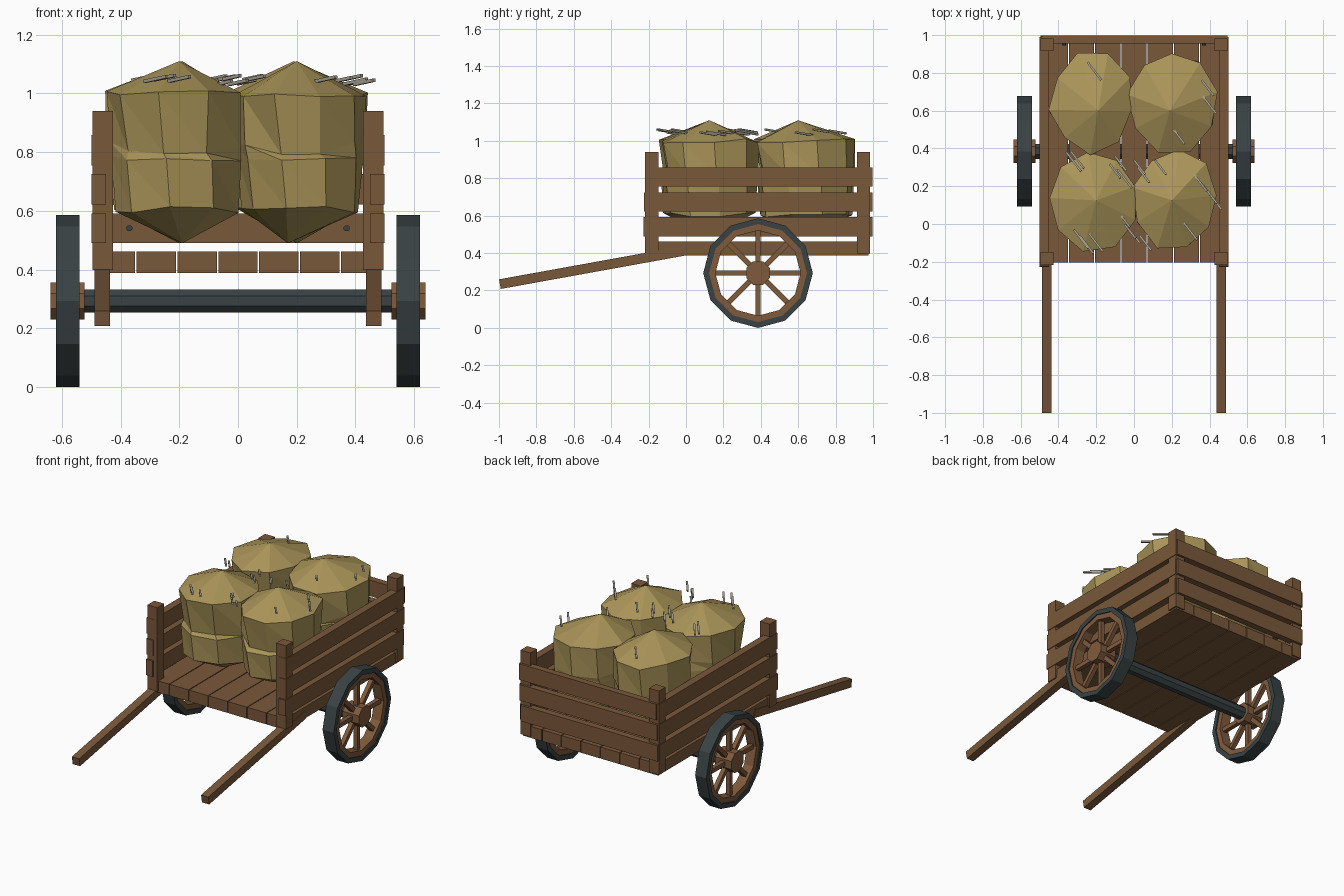
import bpy, bmesh, math, random
from mathutils import Vector, Matrix

if "Cube" in bpy.data.objects:
    bpy.data.objects.remove(bpy.data.objects["Cube"])

random.seed(4)


def material(name, rgb):
    m = bpy.data.materials.new(name)
    m.diffuse_color = (*rgb, 1)
    m.use_nodes = True
    m.node_tree.nodes["Principled BSDF"].inputs["Base Color"].default_value = m.diffuse_color
    return m


WOOD = material("brown wood", (0.195, 0.098, 0.043))
WHEEL_WOOD = material("wheel wood", (0.215, 0.105, 0.046))
IRON = material("dark iron", (0.042, 0.055, 0.058))
HAY = material("hay", (0.40, 0.296, 0.098))
STRAW = material("pale straw", (0.38, 0.35, 0.28))


def finish(name, bm, mat):
    bmesh.ops.recalc_face_normals(bm, faces=bm.faces)
    me = bpy.data.meshes.new(name)
    bm.to_mesh(me)
    bm.free()
    me.materials.append(mat)
    ob = bpy.data.objects.new(name, me)
    bpy.context.collection.objects.link(ob)
    return ob


def box(name, lo, hi, mat=WOOD):
    lo, hi = Vector(lo), Vector(hi)
    bm = bmesh.new()
    m = Matrix.Translation((lo + hi) / 2) @ Matrix.Diagonal((*(hi - lo), 1))
    bmesh.ops.create_cube(bm, size=1, matrix=m)
    return finish(name, bm, mat)


def beam(name, a, b, w, h, mat):
    # square bar running from a to b
    a, b = Vector(a), Vector(b)
    d = b - a
    bm = bmesh.new()
    m = (Matrix.Translation((a + b) / 2) @ d.to_track_quat('Y', 'Z').to_matrix().to_4x4()
         @ Matrix.Diagonal((w, d.length, h, 1)))
    bmesh.ops.create_cube(bm, size=1, matrix=m)
    return finish(name, bm, mat)


def rod(name, centre, r, length, sides, mat, axis='X'):
    bm = bmesh.new()
    turn = Matrix.Rotation(math.pi / 2, 4, 'Y' if axis == 'X' else 'X')
    spin = Matrix.Rotation(math.pi / sides, 4, 'Z')
    bmesh.ops.create_cone(bm, cap_ends=True, segments=sides, radius1=r, radius2=r,
                          depth=length, matrix=Matrix.Translation(centre) @ turn @ spin)
    return finish(name, bm, mat)


def ring(name, centre, r_out, r_in, width, sides, mat):
    # rectangular section swept round the x axis
    bm = bmesh.new()
    loops = []
    for i in range(sides):
        a = 2 * math.pi * i / sides
        loops.append([bm.verts.new(Vector(centre) + Vector((x, r * math.cos(a), r * math.sin(a))))
                      for x, r in ((-width / 2, r_out), (width / 2, r_out),
                                   (width / 2, r_in), (-width / 2, r_in))])
    for i in range(sides):
        p, q = loops[i], loops[(i + 1) % sides]
        for k in range(4):
            bm.faces.new((p[k], p[(k + 1) % 4], q[(k + 1) % 4], q[k]))
    return finish(name, bm, mat)


# Floor planks
for i in range(7):
    x = (i - 3) * 0.139
    box("floor_plank", (x - 0.067, -0.205, 0.388), (x + 0.067, 0.975, 0.462))

# Rails on three sides
RAILS = ((0.49, 0.592), (0.622, 0.725), (0.755, 0.858))
for n, (z0, z1) in enumerate(RAILS):
    s = 0.004 * (n - 1)
    box("back_rail", (-0.49 + s, 0.955, z0), (0.49 + s, 0.998, z1))
    for side in (-1, 1):
        xs = sorted((side * 0.45, side * 0.499))
        box("side_rail", (xs[0], -0.224 + s, z0), (xs[1], 0.985 + s, z1))

for side in (-1, 1):
    # Corner posts
    xs = sorted((side * 0.425, side * 0.495))
    for name, y0, y1 in (("front_post", -0.218, -0.148), ("back_post", 0.915, 0.983)):
        box(name, (xs[0], y0, 0.398), (xs[1], y1, 0.94))
    # Pulling handles
    beam("handle", (side * 0.462, -0.995, 0.234), (side * 0.462, -0.005, 0.413),
         0.052, 0.052, WOOD)
    # Bolts on the back rail
    rod("bolt", (side * 0.37, 0.952, 0.541), 0.011, 0.014, 8, IRON, 'Y')

    # Wheel: tyre, rim, hub and spokes
    c = Vector((side * 0.58, 0.385, 0.293))
    ring("tyre", c, 0.293, 0.262, 0.08, 12, IRON)
    ring("wheel_rim", c, 0.264, 0.228, 0.066, 12, WHEEL_WOOD)
    rod("hub", c, 0.068, 0.116, 8, WHEEL_WOOD)
    for k in range(8):
        a = math.pi * k / 4
        d = Vector((0, math.cos(a), math.sin(a)))
        beam("spoke", c + d * 0.04, c + d * 0.24, 0.028, 0.028, WHEEL_WOOD)

rod("axle", (0, 0.385, 0.293), 0.043, 1.27, 8, IRON)


def bundle(name, x, y, rx, ry, apex, foot, turn):
    # lumpy sack of hay: fans at top and bottom, stacked rings between, folded on the front
    n = 9
    levels = ((1.0, 1.0), (0.825, 0.97), (0.775, 0.95), (0.605, 0.89))
    bm = bmesh.new()
    rows = []
    lump = [random.uniform(0.93, 1.03) for _ in range(n)]
    for lv, (z, s) in enumerate(levels):
        row = []
        for k in range(n):
            a = 2 * math.pi * k / n + turn + 0.05 * lv
            r = s * lump[k] * random.uniform(0.98, 1.02)
            dz = random.uniform(-0.012, 0.012)
            if lv == 1 and math.sin(a) < -0.6:
                r *= 0.9
                dz -= 0.03
            row.append(bm.verts.new((x + rx * r * math.cos(a), y + ry * r * math.sin(a), z + dz)))
        rows.append(row)
    top = bm.verts.new((*apex, 1.11))
    bottom = bm.verts.new((*foot, 0.49))
    for k in range(n):
        j = (k + 1) % n
        bm.faces.new((top, rows[0][k], rows[0][j]))
        bm.faces.new((bottom, rows[-1][j], rows[-1][k]))
        for p, q in zip(rows, rows[1:]):
            bm.faces.new((p[k], q[k], q[j]))
            bm.faces.new((p[k], q[j], p[j]))
    finish(name, bm, HAY)


bundle("hay_front_left", -0.215, 0.125, 0.245, 0.27, (-0.2, 0.125), (-0.19, 0.12), 0.3)
bundle("hay_front_right", 0.22, 0.125, 0.228, 0.27, (0.2, 0.125), (0.17, 0.12), 0.1)
bundle("hay_back_left", -0.225, 0.645, 0.23, 0.27, (-0.19, 0.6), (-0.2, 0.64), 0.5)
bundle("hay_back_right", 0.205, 0.645, 0.24, 0.275, (0.19, 0.6), (0.2, 0.64), 0.2)

# Loose straws lying on top, all pointing the same way
STRAWS = ((-.21, .81), (.39, .72), (.40, .63), (.24, .46), (-.32, .33), (-.30, .34),
          (-.10, .28), (-.07, .32), (-.05, .24), (.03, .30), (.05, .26), (.14, .30),
          (.35, .22), (.40, .16), (.43, .12), (-.05, .02), (0, -.06), (-.02, -.04),
          (.06, -.10), (-.20, -.10), (-.25, -.11), (-.28, -.08), (.30, -.04))
for x, y in STRAWS:
    d = Vector((0.6, -0.78, 0.13)).normalized() * random.uniform(0.045, 0.065)
    p = Vector((x, y, random.uniform(1.035, 1.055)))
    beam("straw", p - d, p + d, 0.011, 0.011, STRAW)
